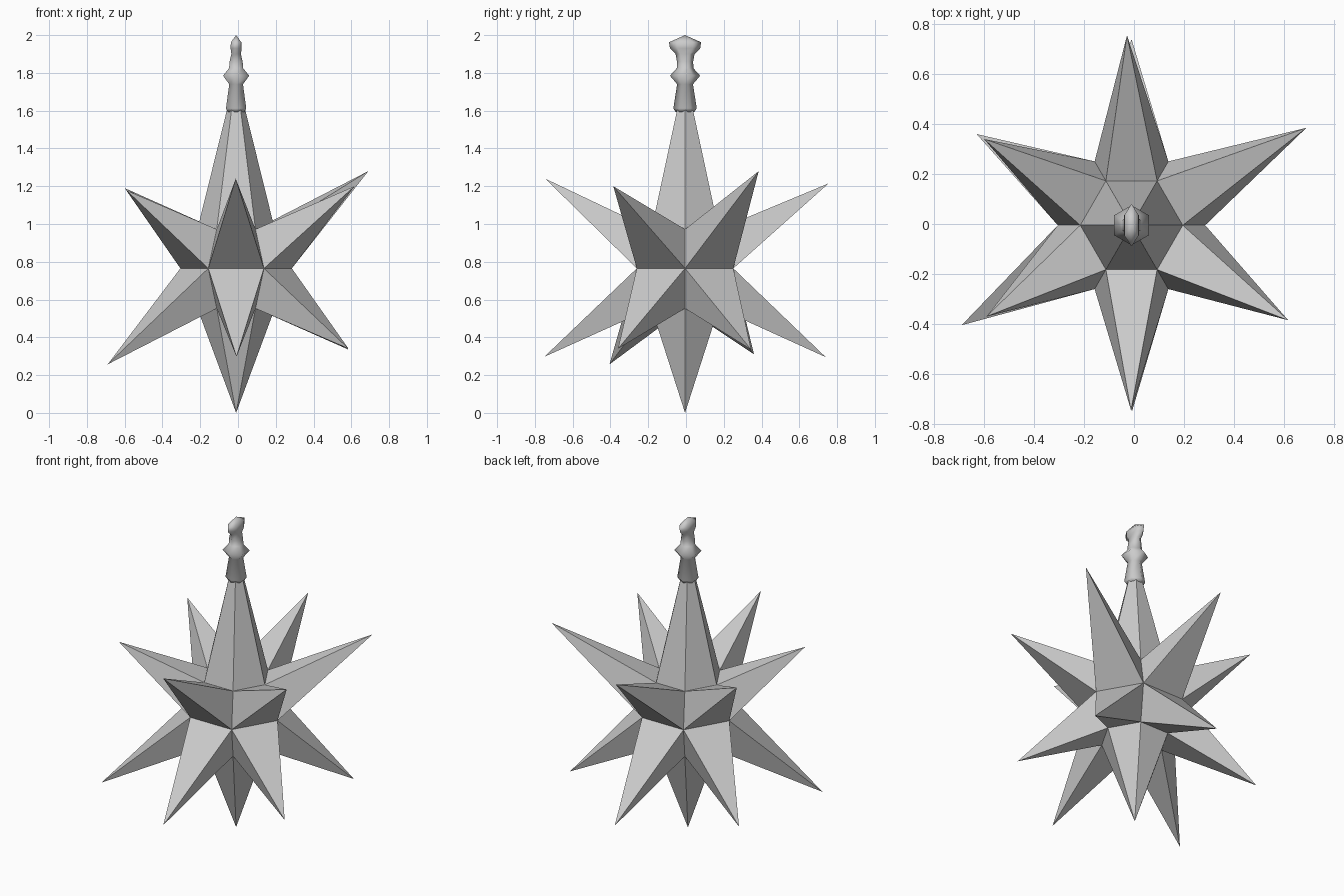
import bpy
import bmesh
from math import cos, sin, radians
from mathutils import Vector

default_cube = bpy.data.objects.get("Cube")
if default_cube:
    bpy.data.objects.remove(default_cube, do_unlink=True)

# One plain grey for the whole ornament
grey = bpy.data.materials.new("plain grey")
grey.use_nodes = True
grey.diffuse_color = (0.6, 0.6, 0.6, 1)
grey.node_tree.nodes["Principled BSDF"].inputs["Base Color"].default_value = grey.diffuse_color

CENTRE = Vector((-0.01, -0.005, 0))


def finish(name, bm, smooth=False):
    """Turn a bmesh into a linked object with the grey material."""
    for face in bm.faces:
        face.smooth = smooth
    mesh = bpy.data.meshes.new(name)
    bm.to_mesh(mesh)
    bm.free()
    mesh.materials.append(grey)
    obj = bpy.data.objects.new(name, mesh)
    bpy.context.collection.objects.link(obj)
    return obj


def hexagon(radius_x, radius_y, z, turn=0):
    """Six points around the centre axis."""
    angles = [radians(60 * k + turn) for k in range(6)]
    return [CENTRE + Vector((radius_x * cos(a), radius_y * sin(a), z)) for a in angles]


def spike(name, base, tip):
    """Open pyramid; the base points run anticlockwise seen from the tip."""
    bm = bmesh.new()
    ring = [bm.verts.new(point) for point in base]
    apex = bm.verts.new(tip)
    for here, there in zip(ring, ring[1:] + ring[:1]):
        bm.faces.new((here, there, apex))
    return finish(name, bm)


# The three rings of the star's core
upper_ring = hexagon(0.205, 0.205, 0.972)
middle_ring = hexagon(0.295, 0.295, 0.765)
lower_ring = hexagon(0.205, 0.205, 0.553)

# Upright and hanging spikes
spike("top_spike", upper_ring, CENTRE + Vector((0, 0, 1.8)))
spike("bottom_spike", lower_ring[::-1], CENTRE + Vector((0, 0, 0)))

# Slanted spikes: name, upper tip, lower tip, slightly uneven as if handmade
slanted = [
    ("back_left", (0.69, 0.385, 1.28), (0.585, 0.345, 0.335)),
    ("back", (-0.028, 0.755, 1.215), (-0.01, 0.74, 0.295)),
    ("back_right", (-0.6, 0.34, 1.19), (-0.63, 0.36, 0.31)),
    ("front_right", (-0.59, -0.37, 1.178), (-0.69, -0.405, 0.257)),
    ("front", (-0.012, -0.745, 1.24), (-0.008, -0.75, 0.297)),
    ("front_left", (0.617, -0.385, 1.2), (0.585, -0.36, 0.34)),
]
for k, (side, upper_tip, lower_tip) in enumerate(slanted):
    n = (k + 1) % 6
    spike(side + "_upper_spike",
          (middle_ring[k], middle_ring[n], upper_ring[n], upper_ring[k]), upper_tip)
    spike(side + "_lower_spike",
          (lower_ring[k], lower_ring[n], middle_ring[n], middle_ring[k]), lower_tip)

# Hanger cap: six-sided sleeve, collar and a flat widened finial
sections = [
    (0.05, 0.05, 1.594), (0.062, 0.062, 1.612), (0.042, 0.042, 1.74),
    (0.08, 0.08, 1.785), (0.043, 0.044, 1.825), (0.04, 0.043, 1.86),
    (0.029, 0.05, 1.9), (0.034, 0.08, 1.93), (0.032, 0.085, 1.962),
]
bm = bmesh.new()
rings = [[bm.verts.new(p) for p in hexagon(rx, ry, z, turn=30)] for rx, ry, z in sections]
for below, above in zip(rings, rings[1:]):
    for k in range(6):
        n = (k + 1) % 6
        bm.faces.new((below[k], below[n], above[n], above[k]))
bm.faces.new(rings[0][::-1])
peak = bm.verts.new(CENTRE + Vector((0, 0, 2)))
for k in range(6):
    bm.faces.new((rings[-1][k], rings[-1][(k + 1) % 6], peak))
finish("hanger_cap", bm, smooth=True)
